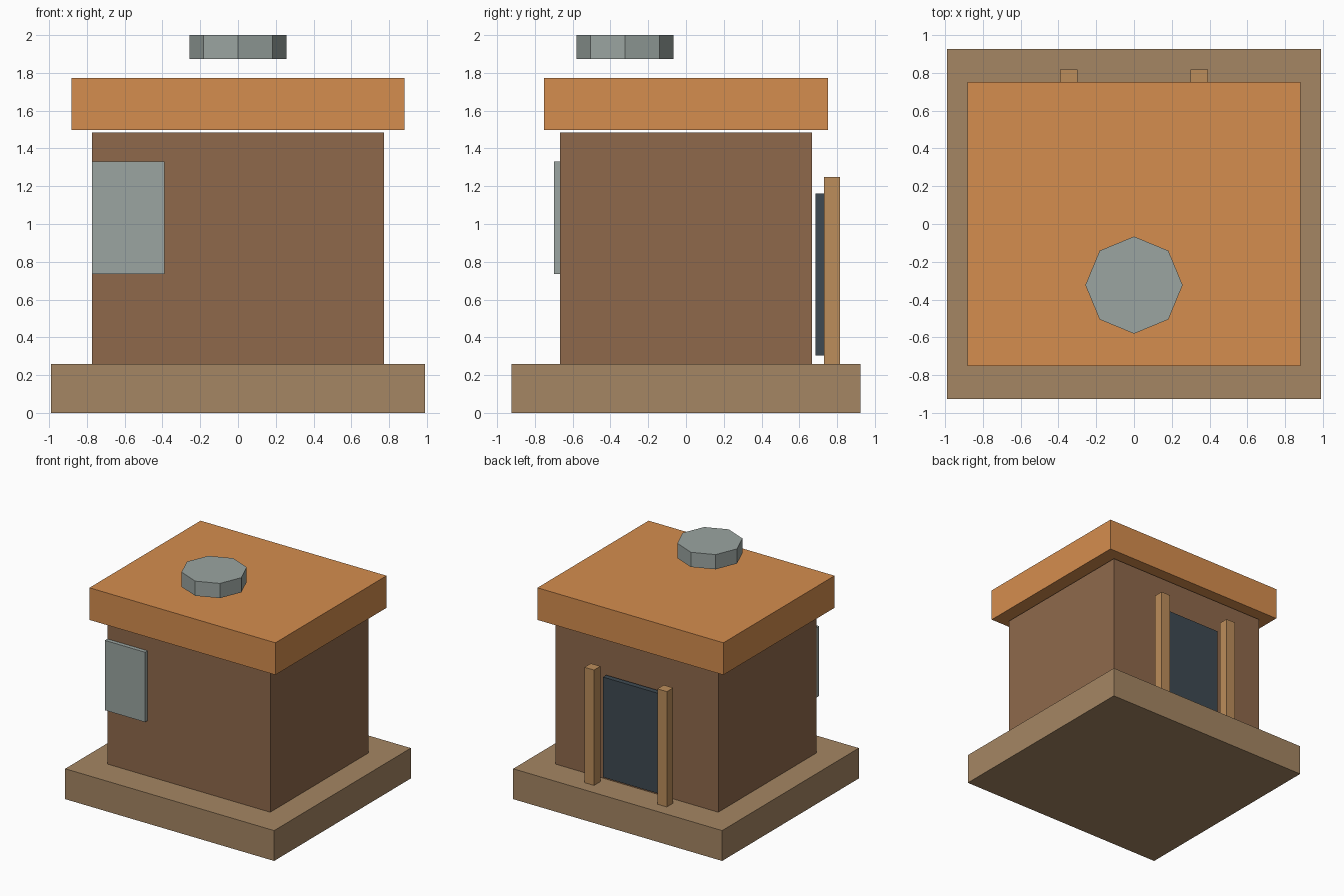
import bpy

if "Cube" in bpy.data.objects:
    bpy.data.objects.remove(bpy.data.objects["Cube"])


def material(name, hex_code):
    """Flat material from an sRGB hex colour."""
    channels = [int(hex_code[i:i + 2], 16) / 255 for i in (0, 2, 4)]
    linear = [c / 12.92 if c <= 0.04045 else ((c + 0.055) / 1.055) ** 2.4 for c in channels]
    mat = bpy.data.materials.new(name)
    mat.diffuse_color = (*linear, 1)
    mat.use_nodes = True
    mat.node_tree.nodes["Principled BSDF"].inputs["Base Color"].default_value = mat.diffuse_color
    return mat


def box(name, x, y, z, mat):
    """Box spanning the given (min, max) ranges."""
    bpy.ops.mesh.primitive_cube_add(size=1)
    ob = bpy.context.object
    ob.name = name
    ob.location = [(a + b) / 2 for a, b in (x, y, z)]
    ob.scale = [b - a for a, b in (x, y, z)]
    bpy.ops.object.transform_apply(location=False, rotation=False, scale=True)
    ob.data.materials.append(mat)
    return ob


stone = material("stone", "A58663")
wall = material("wall", "8F694B")
orange = material("orange", "D58D4E")
metal = material("metal", "9BA5A1")
dark = material("dark", "3E4A52")
wood = material("wood", "BC8D5B")

# Stacked main volumes
box("base", (-0.99, 0.99), (-0.925, 0.925), (0, 0.26), stone)
box("body", (-0.772, 0.772), (-0.666, 0.666), (0.26, 1.485), wall)
box("roof", (-0.881, 0.881), (-0.752, 0.752), (1.498, 1.773), orange)

# Front panel at the left edge of the wall
box("front_panel", (-0.772, -0.39), (-0.70, -0.666), (0.734, 1.332), metal)

# Back door, held just off the wall, between two posts
box("door", (-0.275, 0.275), (0.685, 0.73), (0.304, 1.162), dark)
for side, x in (("left", -0.345), ("right", 0.345)):
    box(f"{side}_door_post", (x - 0.045, x + 0.045), (0.73, 0.816), (0.26, 1.248), wood)

# Octagonal cap floating above the roof
bpy.ops.mesh.primitive_cylinder_add(vertices=8, radius=0.257, depth=0.126,
                                    location=(0, -0.323, 1.937))
cap = bpy.context.object
cap.name = "roof_cap"
cap.data.materials.append(metal)
